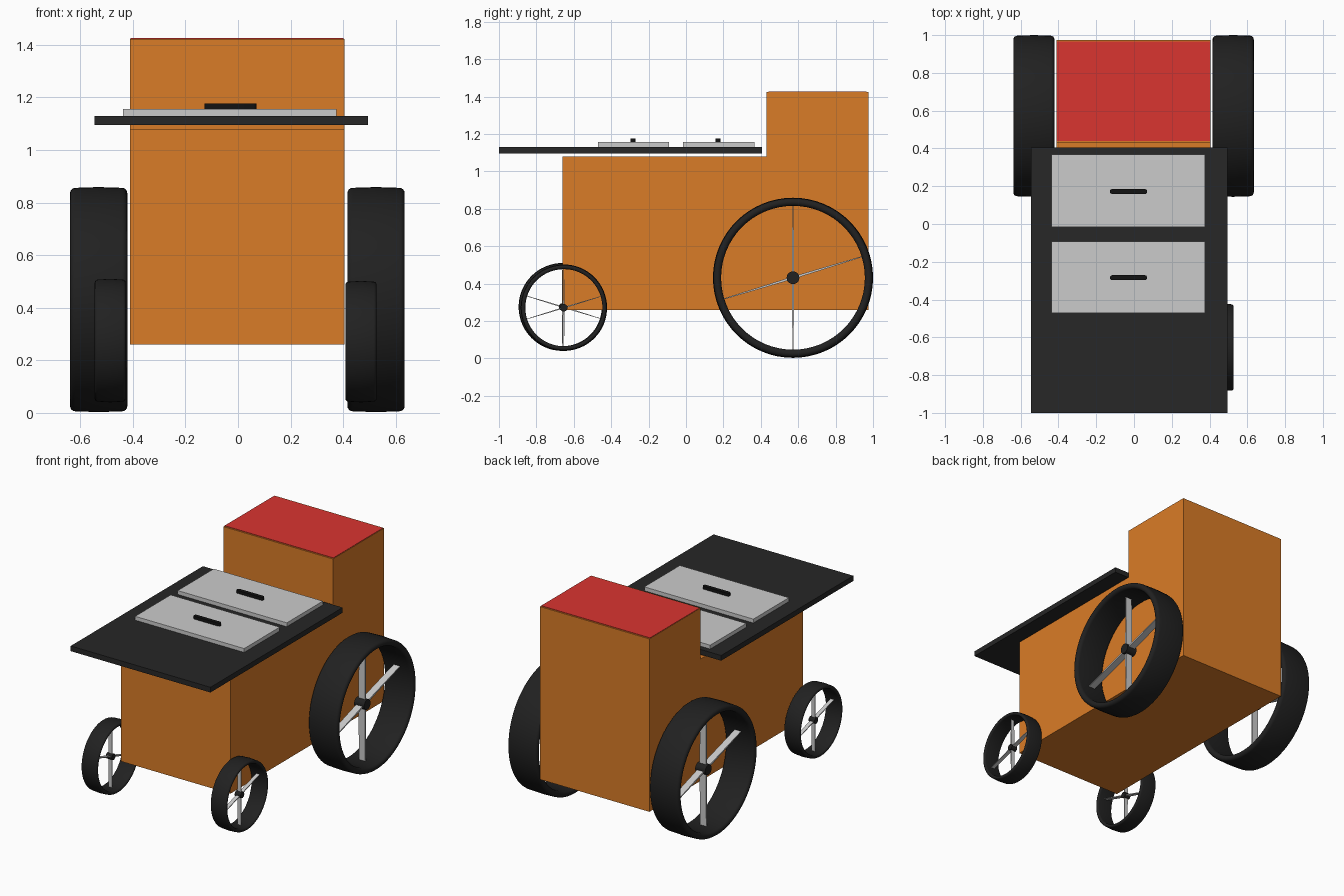
import bpy, bmesh
from math import sin, cos, pi, radians
from mathutils import Matrix, Vector

if "Cube" in bpy.data.objects:
    bpy.data.objects.remove(bpy.data.objects["Cube"])


def material(name, rgb):
    m = bpy.data.materials.new(name)
    m.diffuse_color = (*rgb, 1)
    m.use_nodes = True
    m.node_tree.nodes["Principled BSDF"].inputs["Base Color"].default_value = m.diffuse_color
    return m


ORANGE = material("orange_paint", (0.70, 0.20, 0.02))
RED = material("red_lid", (0.70, 0.035, 0.03))
DARK = material("dark_board", (0.02, 0.02, 0.02))
BLACK = material("black", (0.006, 0.006, 0.006))
TYRE = material("tyre_rubber", (0.015, 0.015, 0.015))


def finish(name, bm, mat=None, smooth=False):
    bmesh.ops.recalc_face_normals(bm, faces=bm.faces[:])
    me = bpy.data.meshes.new(name)
    bm.to_mesh(me)
    bm.free()
    if mat:
        me.materials.append(mat)
    if smooth:
        me.shade_smooth()
        me.set_sharp_from_angle(angle=radians(40))
    ob = bpy.data.objects.new(name, me)
    bpy.context.collection.objects.link(ob)
    return ob


def prism(name, outline, shift, mat=None, smooth=False):
    """Extrude a closed planar outline along a vector."""
    bm = bmesh.new()
    face = bm.faces.new([bm.verts.new(p) for p in outline])
    new = bmesh.ops.extrude_face_region(bm, geom=[face])["geom"]
    bmesh.ops.translate(bm, vec=Vector(shift),
                        verts=[v for v in new if isinstance(v, bmesh.types.BMVert)])
    return finish(name, bm, mat, smooth)


def box(name, x0, x1, y0, y1, z0, z1, mat=None):
    return prism(name, [(x0, y0, z0), (x1, y0, z0), (x1, y1, z0), (x0, y1, z0)],
                 (0, 0, z1 - z0), mat)


def wheel(name, x, y, z, radius, width, hub_r, flip):
    place = Matrix.Translation((x, y, z)) @ Matrix.Rotation(pi if flip else 0, 4, 'Z')

    # Tyre: thin band with rounded edges and a slight crown, revolved about x
    t = radius * 0.095
    h, mid, e = width / 2, radius - t / 2 - 0.003, t / 2
    section = [(h - e + e * cos(a), mid + e * sin(a))
               for a in [pi * (i / 8 - 0.5) for i in range(9)]]
    section += [(0, radius)] + [(-px, r) for px, r in reversed(section)]
    n = 64
    bm = bmesh.new()
    rings = [[bm.verts.new((px, r * cos(2 * pi * i / n), r * sin(2 * pi * i / n)))
              for px, r in section] for i in range(n)]
    k = len(section)
    for i in range(n):
        a, b = rings[i], rings[(i + 1) % n]
        for j in range(k):
            bm.faces.new((a[j], a[(j + 1) % k], b[(j + 1) % k], b[j]))
    finish(name + "_tyre", bm, TYRE, True).matrix_world = place

    # Hub
    hub_h = hub_r * 1.1
    hub = prism(name + "_hub", [(-hub_h, hub_r * cos(2 * pi * i / 24), hub_r * sin(2 * pi * i / 24))
                                for i in range(24)], (2 * hub_h, 0, 0), TYRE, True)
    hub.matrix_world = place

    # Four tapered flat spokes, one pair tilted
    bm = bmesh.new()
    sw, rt, a0, a1 = radius * 0.055, radius - t * 0.8, radius * 0.016, radius * 0.006
    for ang in (17, 90, 197, 270):
        c = bmesh.ops.create_cube(bm, size=1)["verts"]
        for v in c:
            outer = v.co.y > 0
            v.co = (sw * (1 if v.co.x > 0 else -1), rt if outer else 0,
                    (a1 if outer else a0) * (1 if v.co.z > 0 else -1))
        bmesh.ops.rotate(bm, verts=c, matrix=Matrix.Rotation(radians(ang), 3, 'X'))
    finish(name + "_spokes", bm).matrix_world = place


# L-shaped body with raised rear box
prism("cart_body", [(-0.41, y, z) for y, z in
                    [(-0.66, 0.26), (0.975, 0.26), (0.975, 1.423), (0.43, 1.423),
                     (0.43, 1.08), (-0.66, 1.08)]], (0.815, 0, 0), ORANGE)
box("rear_lid", -0.408, 0.402, 0.44, 0.965, 1.415, 1.426, RED)

# Counter board with two hatch covers
box("counter_board", -0.545, 0.495, -1.0, 0.405, 1.095, 1.13, DARK)
for name, y0, y1 in (("front_hatch", -0.47, -0.092), ("rear_hatch", -0.017, 0.367)):
    box(name, -0.437, 0.375, y0, y1, 1.125, 1.156)
    # Pill-shaped handle
    yc, r = (y0 + y1) / 2 - 0.003, 0.013
    pill = []
    for cx, start in ((0.057, -pi / 2), (-0.115, pi / 2)):
        pill += [(cx + r * cos(start + pi * i / 8), yc + r * sin(start + pi * i / 8), 1.154)
                 for i in range(9)]
    prism(name + "_handle", pill, (0, 0, 0.022), BLACK, True)

# Wheels: left ones are turned half a revolution about the vertical
wheel("rear_right_wheel", 0.525, 0.572, 0.431, 0.428, 0.218, 0.034, False)
wheel("rear_left_wheel", -0.53, 0.572, 0.431, 0.428, 0.218, 0.034, True)
wheel("front_right_wheel", 0.468, -0.653, 0.271, 0.231, 0.118, 0.02, False)
wheel("front_left_wheel", -0.486, -0.66, 0.275, 0.235, 0.118, 0.02, True)
